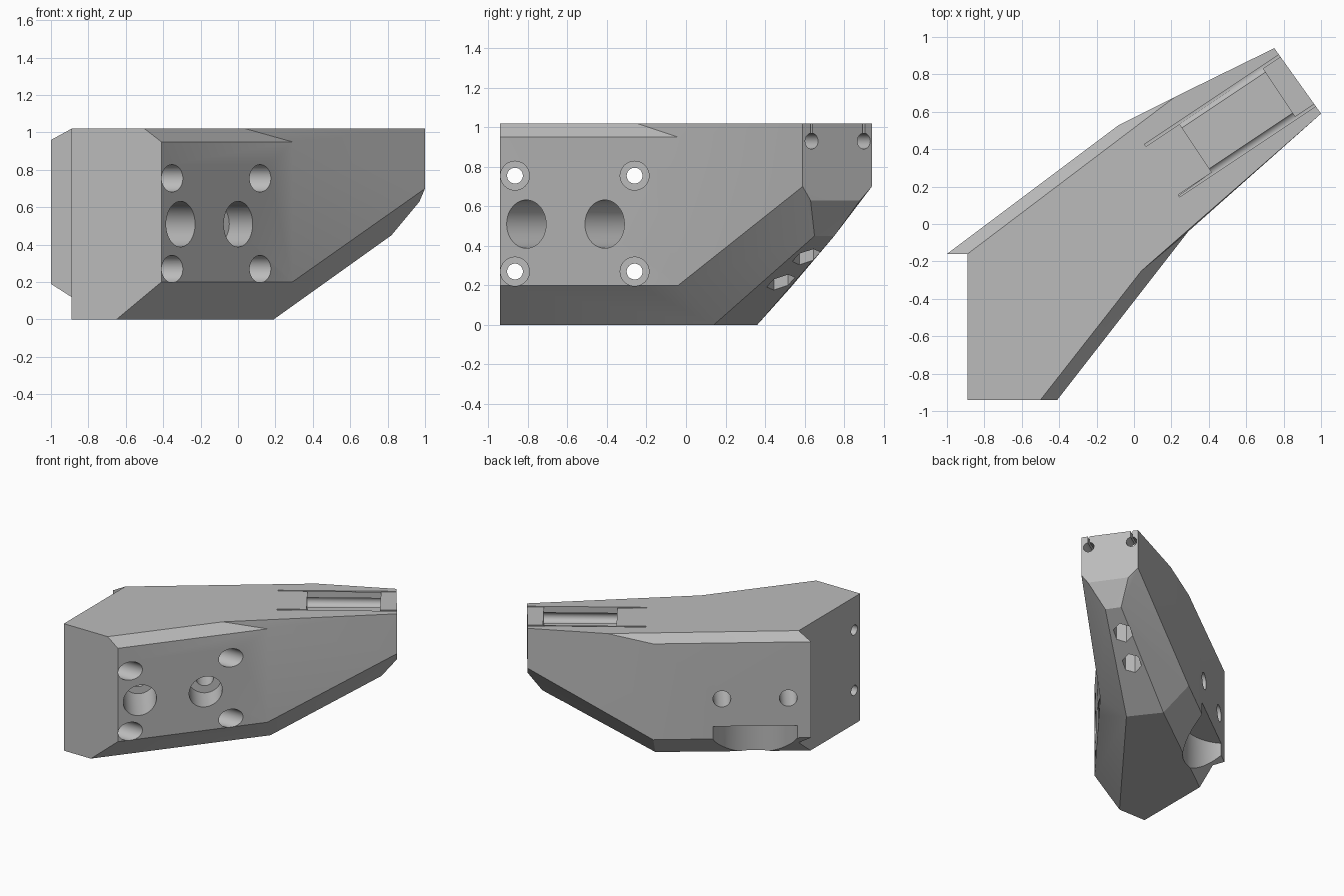
import bpy, bmesh
from mathutils import Vector, Matrix

cube = bpy.data.objects.get("Cube")
if cube:
    bpy.data.objects.remove(cube, do_unlink=True)

grey = bpy.data.materials.new("plain_grey")
grey.use_nodes = True
colour = (0.5, 0.5, 0.5, 1)
grey.diffuse_color = colour
grey.node_tree.nodes["Principled BSDF"].inputs["Base Color"].default_value = colour

TOP = 1.02
ALONG = Vector((0.832, 0.555, 0))    # direction of the arm
ACROSS = Vector((-0.555, 0.832, 0))
BORE = Vector((-0.6, 0.8, 0))        # normal of the long back face
Z = Vector((0, 0, 1))

# Corners of the bracket body, named by region
corners = {
    "t0": (-.89, -.94, TOP), "t1": (-.5, -.94, TOP), "t2": (.04, -.25, TOP),
    "t3": (1, .59, TOP), "t4": (.75, .94, TOP), "t5": (.22, .68, TOP), "t6": (-.89, -.16, TOP),
    "c0": (-.41, -.94, .95), "c1": (.29, -.04, .95),
    "d0": (-.41, -.94, .2), "d1": (.29, -.04, .2),
    "a0": (-1, -.16, .96), "a1": (-1, -.16, .19), "b0": (-.08, .53, .96), "b1": (-.08, .53, .19),
    "p0": (-.89, -.94, 0), "p1": (-.65, -.94, 0), "p2": (.19, .14, 0),
    "k": (.02, .36, 0), "g": (-.89, -.31, 0), "f": (-.89, -.16, .12),
    "e1": (1, .59, .7), "e2": (.97, .63, .63), "e3": (.82, .65, .45),
    "e4": (.753, .75, .45), "e5": (.793, .88, .63), "e6": (.75, .94, .7),
}
faces = [
    "t0 t1 t2 t3 t4 t5 t6", "t0 p0 p1 d0 c0 t1", "c0 d0 d1 c1", "t1 c0 c1 t2",
    "t2 c1 d1 e1 t3", "d0 p1 p2 d1", "d1 p2 e3 e2 e1", "t3 e1 e2 e5 e6 t4",
    "e2 e3 e4 e5", "p2 k e4 e3", "b1 e6 e5 e4 k", "a1 b1 k g f",
    "t4 e6 b1 b0 t5", "b0 b1 a1 a0", "t5 b0 a0 t6", "t6 a0 a1 f",
    "t0 t6 f g p0", "p0 g k p2 p1",
]


def finish(bm, name):
    bmesh.ops.recalc_face_normals(bm, faces=bm.faces)
    mesh = bpy.data.meshes.new(name)
    bm.to_mesh(mesh)
    bm.free()
    mesh.materials.append(grey)
    obj = bpy.data.objects.new(name, mesh)
    bpy.context.collection.objects.link(obj)
    return obj


bm = bmesh.new()
verts = {key: bm.verts.new(co) for key, co in corners.items()}
for face in faces:
    bm.faces.new([verts[key] for key in face.split()])
bmesh.ops.recalc_face_normals(bm, faces=bm.faces)
bmesh.ops.triangulate(bm, faces=[f for f in bm.faces if len(f.verts) > 3])
body = finish(bm, "bracket_body")


def cut(bm, name):
    """Subtract the shape in bm from the body."""
    cutter = finish(bm, name)
    cutter.hide_render = True
    mod = body.modifiers.new(name, "BOOLEAN")
    mod.operation, mod.solver, mod.object = "DIFFERENCE", "EXACT", cutter
    bpy.context.view_layer.objects.active = body
    bpy.ops.object.modifier_apply(modifier=name)
    bpy.data.objects.remove(cutter, do_unlink=True)


def tube(name, start, end, radius, sides=40):
    start, end = Vector(start), Vector(end)
    axis = end - start
    matrix = Matrix.Translation((start + end) / 2) @ axis.to_track_quat("Z", "Y").to_matrix().to_4x4()
    bm = bmesh.new()
    bmesh.ops.create_cone(bm, cap_ends=True, segments=sides, radius1=radius, radius2=radius,
                          depth=axis.length, matrix=matrix)
    cut(bm, name)


def arm_box(name, centre, size):
    """Box aligned with the arm."""
    rot = Matrix((ALONG, ACROSS, Z)).transposed().to_4x4()
    bm = bmesh.new()
    bmesh.ops.create_cube(bm, size=1,
                          matrix=Matrix.Translation(centre) @ rot @ Matrix.Diagonal((*size, 1)))
    cut(bm, name)


# Large counterbored holes leaving through the back face
for x, y, length in ((-.305, -.81, .937), (0, -.41, .8)):
    mouth = Vector((x, y, .51))
    tube("bolt_hole", mouth - BORE * .2, mouth + BORE * (length + .2), .065)
    tube("bolt_counterbore", mouth - BORE * .3, mouth + BORE * (length - .56), .122)

# Four counterbored screw holes running sideways
for y in (-.865, -.26):
    for z in (.27, .755):
        tube("screw_hole", (-1.1, y, z), (.4, y, z), .04)
        tube("screw_counterbore", (-.69, y, z), (.4, y, z), .073)

# Round scallop under the back face
tube("scallop", (-.746, .182, -.2), (-.746, .182, .29), .331, 80)

# Keyhole channels along the arm, open at its end
for x, y in ((.06, .42), (.24, .15)):
    start = Vector((x, y, .93))
    end = start + ALONG * 1.1
    tube("channel_bore", start, end, .04, 32)
    arm_box("channel_slot", (start + end) / 2 + Z * .06, (1.1, .014, .12))

# Shallow tray between the channels
arm_box("tray", Vector((.555, .55, 1.0)), (.535, .318, .19))

# Hexagonal nut pockets in the sloping underside
for x, y, z in ((.423, .48, .22), (.617, .61, .35)):
    tube("nut_pocket", (x, y, z - .2), (x, y, z + .12), .072, 6)

bpy.ops.object.select_all(action="DESELECT")
body.select_set(True)
bpy.context.view_layer.objects.active = body
bpy.ops.object.shade_smooth_by_angle(angle=0.3)
